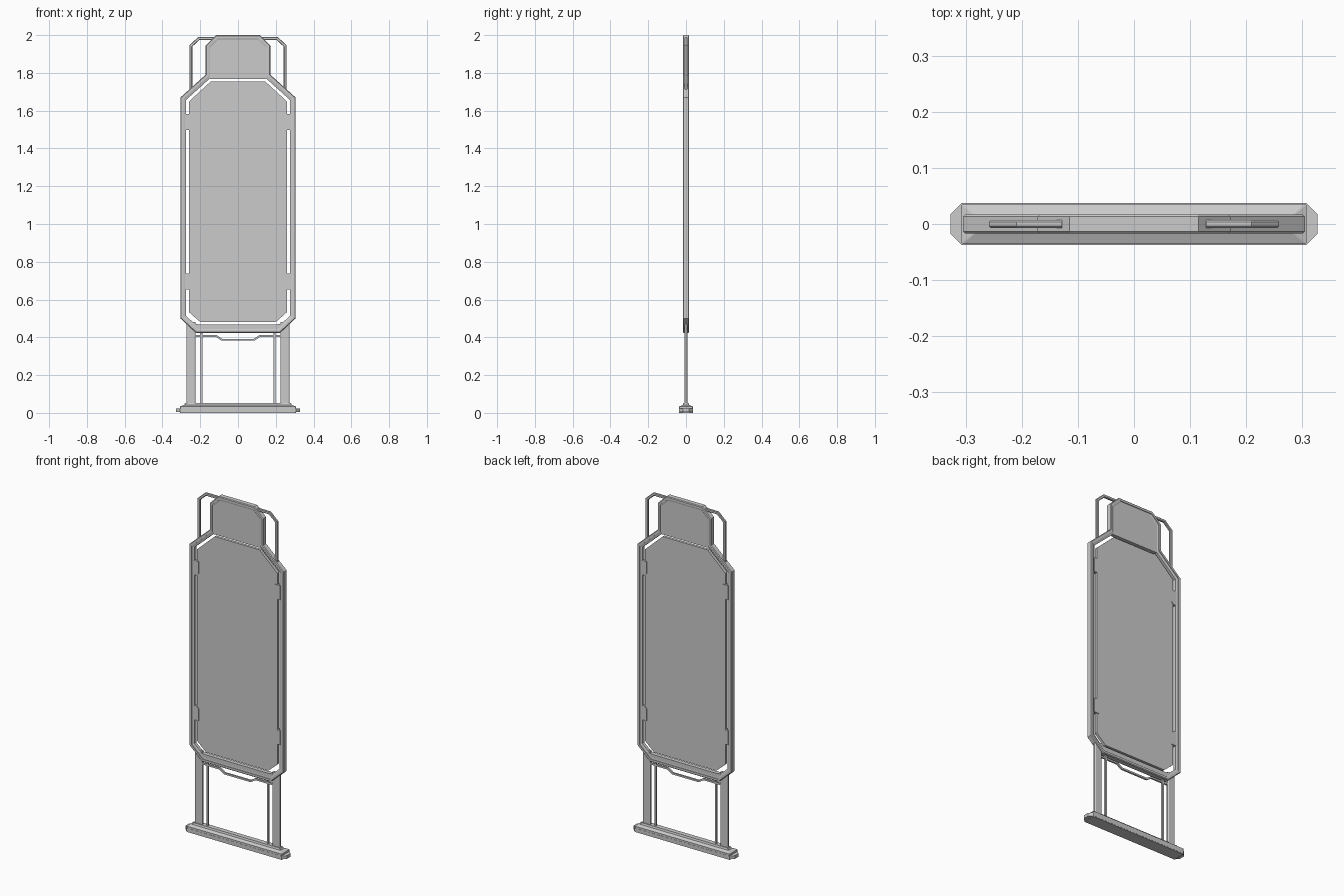
import bpy, bmesh
from mathutils import Vector

if "Cube" in bpy.data.objects:
    bpy.data.objects.remove(bpy.data.objects["Cube"])

gray = bpy.data.materials.new("light_gray")
gray.diffuse_color = (0.6, 0.6, 0.6, 1)
gray.use_nodes = True
gray.node_tree.nodes["Principled BSDF"].inputs["Base Color"].default_value = gray.diffuse_color


def finish(name, bm):
    bmesh.ops.recalc_face_normals(bm, faces=bm.faces)
    me = bpy.data.meshes.new(name)
    bm.to_mesh(me)
    bm.free()
    me.materials.append(gray)
    ob = bpy.data.objects.new(name, me)
    bpy.context.collection.objects.link(ob)
    return ob


def mirrored(half):
    # half outline (x <= 0) to a closed symmetric outline
    return half + [(-x, z) for x, z in reversed(half)]


def offset(path, d, closed):
    # mitred offset to the right-hand side of the path direction
    pts = [Vector(p) for p in path]
    n, out = len(pts), []
    for i, p in enumerate(pts):
        a = pts[i] - pts[i - 1] if closed or i > 0 else pts[1] - pts[0]
        b = pts[(i + 1) % n] - p if closed or i < n - 1 else a
        na = Vector((a.y, -a.x)).normalized()
        nb = Vector((b.y, -b.x)).normalized()
        out.append(p + (na + nb) * (d / (1 + na.dot(nb))))
    return out


def sweep(name, path, profile, closed=True):
    # profile: closed list of (sideways offset, y)
    bm = bmesh.new()
    rows = [[bm.verts.new((q.x, y, q.y)) for q in offset(path, d, closed)] for d, y in profile]
    n = len(path)
    for j in range(len(rows)):
        r, s = rows[j], rows[(j + 1) % len(rows)]
        for i in range(n if closed else n - 1):
            k = (i + 1) % n
            bm.faces.new((r[i], r[k], s[k], s[i]))
    if not closed:
        bm.faces.new([r[0] for r in rows])
        bm.faces.new([r[-1] for r in rows])
    return finish(name, bm)


def loft(name, layers):
    # stacked rings of 3D points, capped at both ends
    bm = bmesh.new()
    rows = [[bm.verts.new(p) for p in ring] for ring in layers]
    n = len(rows[0])
    for r, s in zip(rows, rows[1:]):
        for i in range(n):
            bm.faces.new((r[i], r[(i + 1) % n], s[(i + 1) % n], s[i]))
    bm.faces.new(rows[0])
    bm.faces.new(rows[-1])
    return finish(name, bm)


def plate(name, outline, t):
    return loft(name, [[(x, y, z) for x, z in outline] for y in (-t, t)])


def octa(x, y, c, z):
    return [(-x, -y + c, z), (-x + c, -y, z), (x - c, -y, z), (x, -y + c, z),
            (x, y - c, z), (x - c, y, z), (-x + c, y, z), (-x, y - c, z)]


# Outer frame with stepped cross-section
outer = mirrored([(-.222, .424), (-.305, .5), (-.305, 1.67), (-.172, 1.79),
                  (-.172, 1.945), (-.115, 2.0)])
sect = [(0, -.013), (.004, -.017), (.016, -.017), (.016, -.013), (.03, -.009)]
sweep("outer_frame", outer, sect + [(d, -y) for d, y in reversed(sect)])

# Bottom rail and head plate fill the frame
plate("bottom_rail", mirrored([(-.215, .438), (-.255, .475), (-.2, .468)]), .0115)
plate("head_plate", mirrored([(-.146, 1.768), (-.16, 1.78), (-.16, 1.94), (-.11, 1.988)]), .0105)

# Main panel, separated from the frame by a thin gap
plate("main_panel", mirrored([(-.2, .481), (-.26, .534), (-.26, 1.648), (-.145, 1.754)]), .008)

# Inner loop below the board: side rods and dropped bar
rod = [(-.005, -.005), (.005, -.005), (.005, .005), (-.005, .005)]
drop = [(-.235, .407), (-.115, .407), (-.085, .387)]
sweep("dropped_bar", mirrored(drop), rod, False)

leg = [(-.024, -.005), (-.018, -.009), (.018, -.009), (.024, -.005),
       (.024, .005), (.018, .009), (-.018, .009), (-.024, .005)]
handle = [(-.008, -.004), (-.005, -.007), (.005, -.007), (.008, -.004),
          (.008, .004), (.005, .007), (-.005, .007), (-.008, .004)]
for side, s in (("left", 1), ("right", -1)):
    sweep(side + "_leg", [(s * -.249, .045), (s * -.249, .48)], leg, False)
    sweep(side + "_inner_rod", [(s * -.194, .045), (s * -.194, .43)], rod, False)
    # Carry handle beside the head
    sweep(side + "_handle", [(s * -.25, 1.70), (s * -.25, 1.943), (s * -.206, 1.983),
                             (s * -.128, 1.983)], handle, False)
    # Clips bridging the gap
    for label, z, f in (("upper", 1.545, 1), ("lower", .69, -1)):
        clip = [(-.28, z - .047 * f), (-.258, z - .047 * f), (-.247, z - .032 * f),
                (-.247, z + .037 * f), (-.28, z + .037 * f)]
        plate(f"{side}_{label}_clip", [(s * x, c) for x, c in clip], .0115)

# Base: wide foot with chamfered ends and tapered top
loft("base_foot", [octa(.327, .037, .02, .004), octa(.327, .037, .02, .023)])
loft("base_bar", [octa(.307, .036, .002, 0), octa(.307, .036, .002, .034),
                  octa(.285, .017, .002, .042), octa(.28, .014, .002, .053)])
